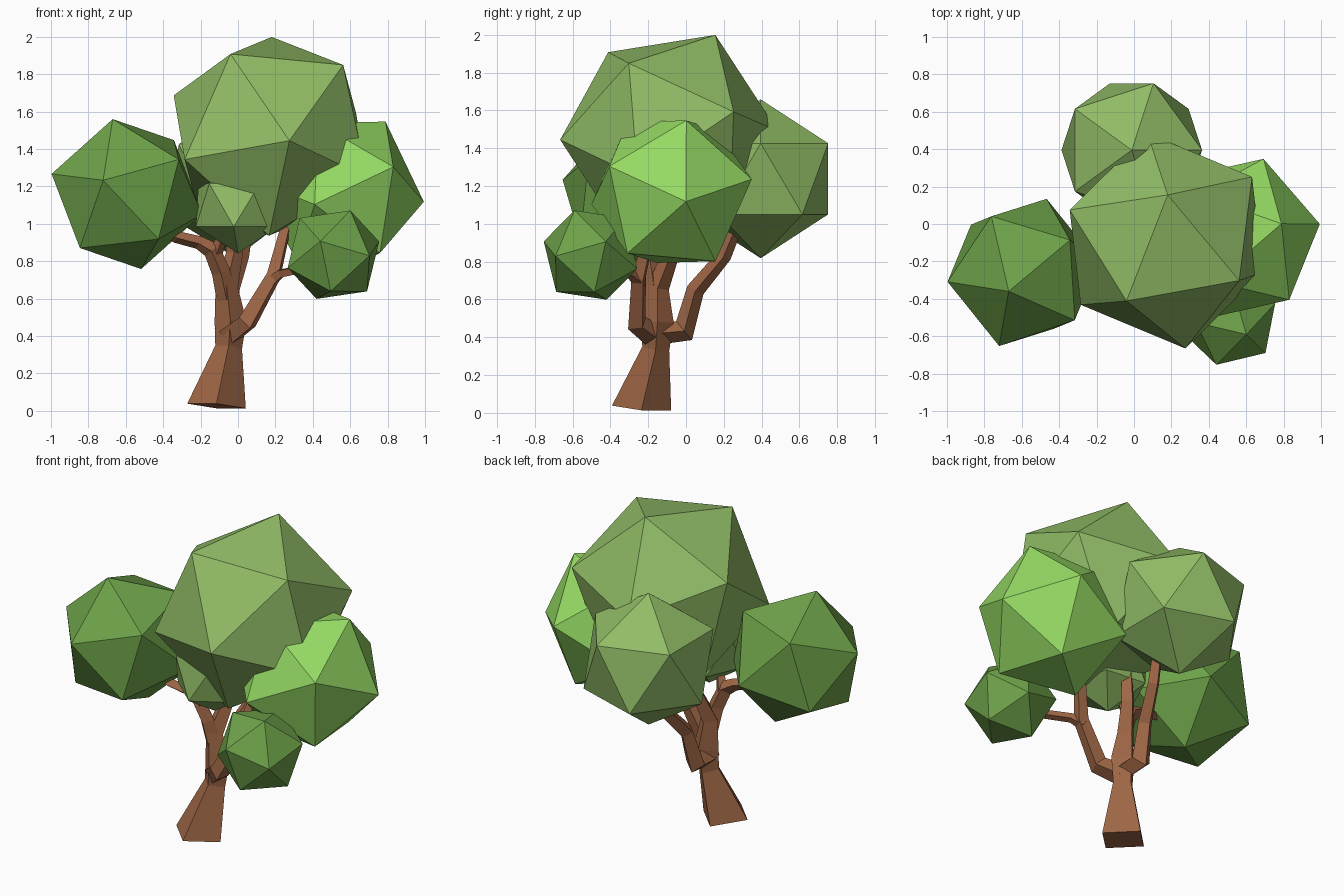
import bpy, bmesh
from mathutils import Vector, Matrix

if "Cube" in bpy.data.objects:
    bpy.data.objects.remove(bpy.data.objects["Cube"])


def material(name, rgb):
    m = bpy.data.materials.new(name)
    m.diffuse_color = (*rgb, 1)
    m.use_nodes = True
    m.node_tree.nodes["Principled BSDF"].inputs["Base Color"].default_value = m.diffuse_color
    return m


def add_object(name, bm, mat):
    bmesh.ops.recalc_face_normals(bm, faces=bm.faces)
    me = bpy.data.meshes.new(name)
    bm.to_mesh(me)
    bm.free()
    me.materials.append(mat)
    ob = bpy.data.objects.new(name, me)
    bpy.context.collection.objects.link(ob)
    return ob


def frame(a, b):
    """Rotation basis with z along a and b in the xz plane."""
    z = Vector(a).normalized()
    b = Vector(b)
    x = (b - z * b.dot(z)).normalized()
    return Matrix((x, z.cross(x), z)).transposed()


def foliage(name, centre, radius, corner, neighbour, mat):
    """Icosahedron with one corner and an adjacent corner aimed along given directions."""
    bm = bmesh.new()
    bmesh.ops.create_icosphere(bm, subdivisions=1, radius=radius)
    top = max(bm.verts, key=lambda v: v.co.z)
    local = frame(top.co, top.link_edges[0].other_vert(top).co)
    rot = frame(corner, neighbour) @ local.transposed()
    bm.transform(Matrix.Translation(centre) @ rot.to_4x4())
    add_object(name, bm, mat)


def limb(name, path, radii, mat, start=None):
    """Four-sided tapering tube along a path; start overrides the first direction."""
    pts = [Vector(p) for p in path]
    bm = bmesh.new()
    rings = []
    u = Vector((1, 0, 0))
    for i, (p, r) in enumerate(zip(pts, radii)):
        t = Vector()
        if i > 0:
            t += (p - pts[i - 1]).normalized()
        if i < len(pts) - 1:
            t += (pts[i + 1] - p).normalized()
        if i == 0 and start:
            t = Vector(start)
        t.normalize()
        u = (u - t * u.dot(t)).normalized()
        v = t.cross(u)
        rings.append([bm.verts.new(p + d * r) for d in (u, v, -u, -v)])
    for lo, hi in zip(rings, rings[1:]):
        for k in range(4):
            j = (k + 1) % 4
            bm.faces.new((lo[k], lo[j], hi[j], hi[k]))
    bm.faces.new(rings[0][::-1])
    bm.faces.new(rings[-1])
    add_object(name, bm, mat)


bark = material("bark", (0.34, 0.132, 0.06))
olive = material("olive_leaves", (0.28, 0.50, 0.132))
deep = material("deep_leaves", (0.155, 0.36, 0.067))
bright = material("bright_leaves", (0.30, 0.70, 0.125))

# Foliage clumps
foliage("crown_foliage", (.173, -.09, 1.468), .585, (.007, .246, .532), (-.21, -.318, .43), olive)
foliage("left_foliage", (-.594, -.259, 1.159), .42, (-.076, -.101, .401), (-.406, -.051, .111), deep)
foliage("right_foliage", (.551, -.076, 1.17), .452, (.441, .076, -.052), (.231, .076, .373), bright)
foliage("small_right_foliage", (.51, -.505, .835), .267, (.09, -.085, .235), (-.07, -.24, .065), deep)
foliage("back_foliage", (-.012, .395, 1.238), .42, (0, 0, 1), (1, 0, .5), olive)
foliage("small_front_foliage", (0, -.235, 1.10), .258, (0, 0, -1), (-.1, -1, -.5), olive)

# Trunk leaning up into the crown
limb("trunk", [(-.115, -.235, .026), (-.05, -.16, .34), (-.04, -.15, .48),
               (-.06, -.15, .66), (-.02, -.08, .84), (-.01, -.08, 1.1)],
     [.157, .072, .085, .06, .045, .04], bark, start=(.08, .08, 1))

# Branches
limb("left_branch", [(-.06, -.16, .60), (-.09, -.18, .74), (-.14, -.2, .86),
                     (-.21, -.2, .90), (-.33, -.22, .93), (-.45, -.24, 1.0)],
     [.055, .05, .048, .036, .033, .03], bark)
limb("front_twig", [(-.12, -.19, .83), (-.09, -.22, .92), (-.05, -.25, 1.02)],
     [.035, .03, .03], bark)
limb("right_branch", [(-.05, -.16, .40), (.05, -.26, .475), (.19, -.25, .72),
                      (.25, -.19, .96), (.3, -.16, 1.1)],
     [.065, .058, .045, .034, .03], bark)
limb("small_right_branch", [(.17, -.24, .69), (.23, -.29, .735), (.40, -.43, .77)],
     [.04, .028, .026], bark)
limb("back_branch", [(-.05, -.16, .42), (-.06, -.01, .435), (-.04, .05, .65),
                     (.02, .2, .83), (.04, .25, .95), (.03, .3, 1.1)],
     [.06, .065, .048, .04, .036, .03], bark)
